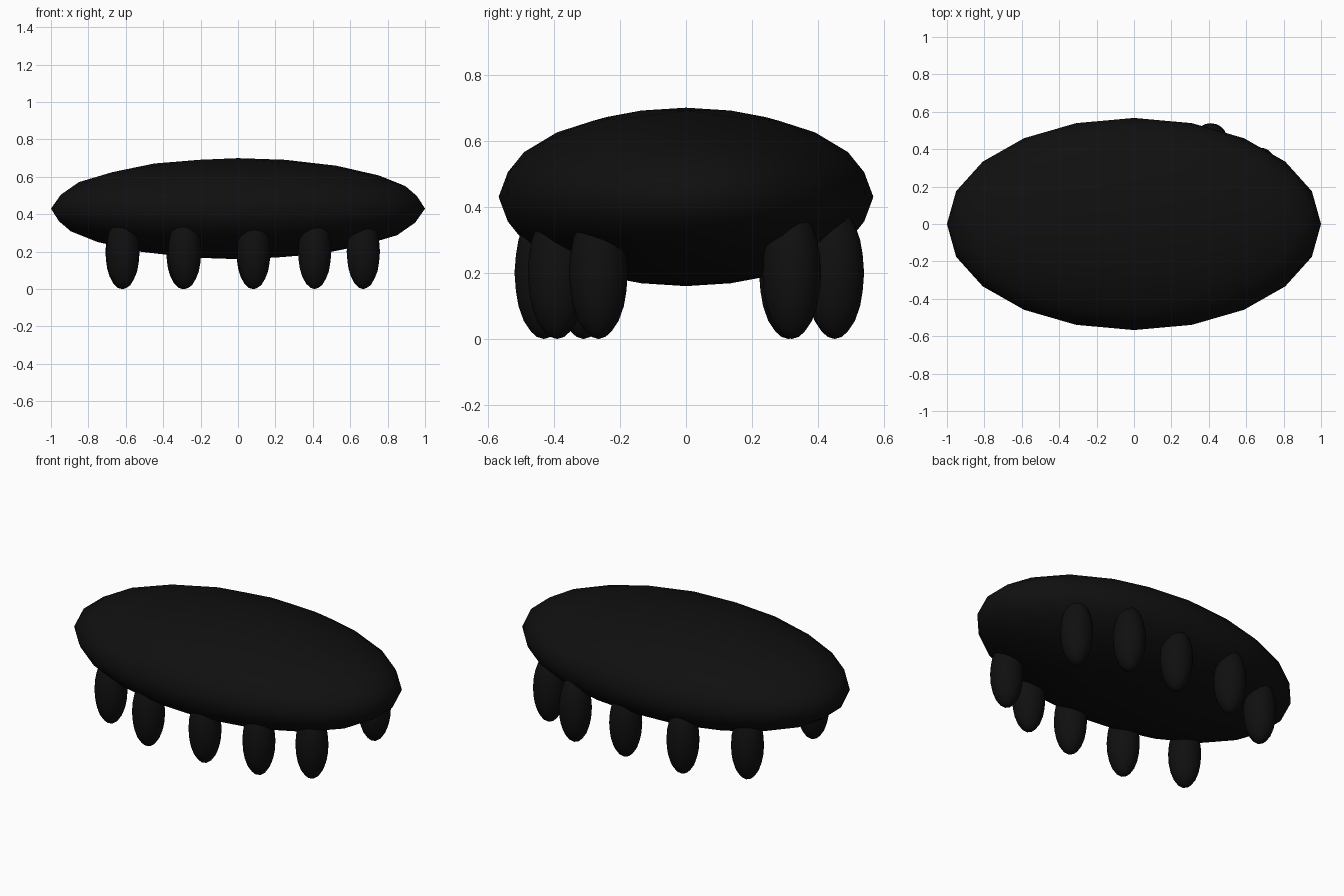
import bpy

cube = bpy.data.objects.get("Cube")
if cube:
    bpy.data.objects.remove(cube, do_unlink=True)

# One near-black colour for the whole model
black = bpy.data.materials.new("near_black")
black.use_nodes = True
colour = (0.005, 0.005, 0.005, 1)
black.diffuse_color = colour
black.node_tree.nodes["Principled BSDF"].inputs["Base Color"].default_value = colour


def ellipsoid(name, centre, radii):
    """Smooth-shaded, stretched icosphere."""
    bpy.ops.mesh.primitive_ico_sphere_add(subdivisions=3, radius=1, location=centre)
    obj = bpy.context.object
    obj.name = name
    obj.scale = radii
    bpy.ops.object.transform_apply(location=False, rotation=False, scale=True)
    bpy.ops.object.shade_smooth()
    obj.data.materials.append(black)
    return obj


# Broad flattened body
ellipsoid("body", (0, 0, 0.43), (1, 0.567, 0.27))

# Stubby legs in a front and a back row, slightly irregular
rows = {
    "front_leg": [(-0.615, -0.31), (-0.285, -0.43), (0.085, -0.43),
                  (0.41, -0.39), (0.67, -0.265)],
    "back_leg": [(-0.62, 0.31), (-0.295, 0.45), (0.08, 0.45),
                 (0.41, 0.45), (0.67, 0.32)],
}
for row, spots in rows.items():
    for i, (x, y) in enumerate(spots, 1):
        ellipsoid(f"{row}_{i}", (x, y, 0.2), (0.089, 0.089, 0.2))
